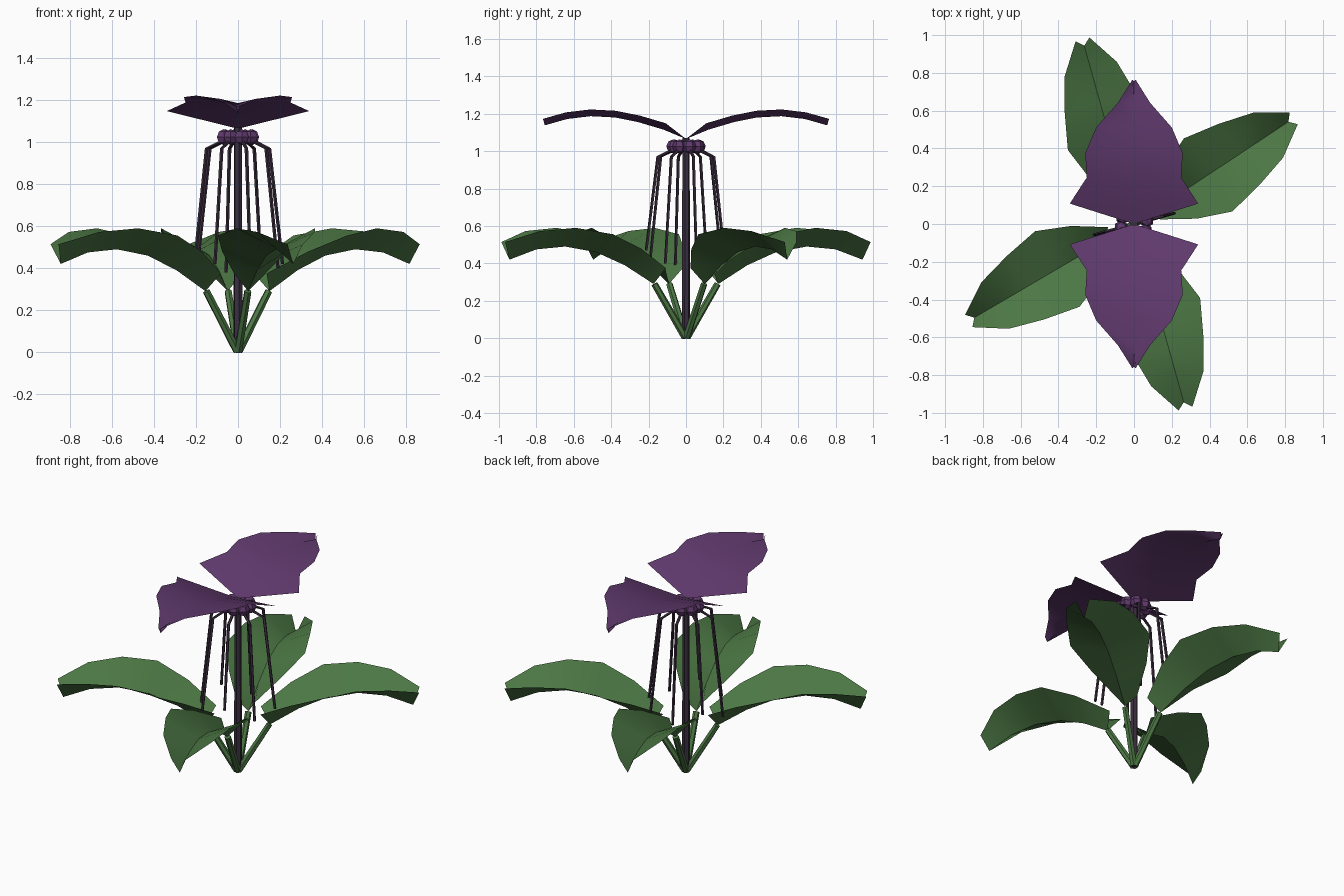
import bpy, bmesh, math
from mathutils import Vector, Matrix

if "Cube" in bpy.data.objects:
    bpy.data.objects.remove(bpy.data.objects["Cube"])


def mat(name, rgb):
    m = bpy.data.materials.new(name)
    m.diffuse_color = (*rgb, 1)
    m.use_nodes = True
    m.node_tree.nodes["Principled BSDF"].inputs["Base Color"].default_value = m.diffuse_color
    return m


GREEN = mat("leaf green", (0.072, 0.185, 0.058))
PURPLE = mat("bract purple", (0.118, 0.042, 0.155))
DARK = mat("dark stalk purple", (0.045, 0.027, 0.050))


def finish(bm, name, material, smooth=True):
    me = bpy.data.meshes.new(name)
    bm.to_mesh(me)
    bm.free()
    ob = bpy.data.objects.new(name, me)
    bpy.context.collection.objects.link(ob)
    me.materials.append(material)
    if smooth:
        bpy.ops.object.select_all(action='DESELECT')
        ob.select_set(True)
        bpy.context.view_layer.objects.active = ob
        bpy.ops.object.shade_smooth_by_angle(angle=math.radians(30))
    return ob


def blade(name, stations, depth, angle, material):
    """Folded blade along +x: (distance, height of crease, half width), edges lifted along the normal."""
    bm = bmesh.new()
    rows = []
    for i, (s, z, w) in enumerate(stations):
        a, b = stations[max(i - 1, 0)], stations[min(i + 1, len(stations) - 1)]
        t = Vector((b[0] - a[0], b[1] - a[1])).normalized()
        mid = bm.verts.new((s, 0, z))
        if w == 0:
            rows.append((mid, mid, mid))
            continue
        es, ez = s - t.y * depth, z + t.x * depth
        rows.append((bm.verts.new((es, -w, ez)), mid, bm.verts.new((es, w, ez))))
    for r, q in zip(rows, rows[1:]):
        for k in (0, 1):
            loop = list(dict.fromkeys((r[k], q[k], q[k + 1], r[k + 1])))
            bm.faces.new(loop)
    bm.transform(Matrix.Rotation(math.radians(angle), 4, 'Z'))
    return finish(bm, name, material)


def tube(name, points, radii, sides, material):
    """Tube with a ring of vertices at every path point."""
    bm = bmesh.new()
    pts = [Vector(p) for p in points]
    rings = []
    for i, p in enumerate(pts):
        t = (pts[min(i + 1, len(pts) - 1)] - pts[max(i - 1, 0)]).normalized()
        u = t.cross(Vector((0.31, 0.95, 0.05))).normalized()
        v = t.cross(u)
        rings.append([bm.verts.new(p + radii[i] * (math.cos(a) * u + math.sin(a) * v))
                      for a in (2 * math.pi * k / sides for k in range(sides))])
    for r, q in zip(rings, rings[1:]):
        for k in range(sides):
            n = (k + 1) % sides
            bm.faces.new((r[k], r[n], q[n], q[k]))
    bm.faces.new(rings[0][::-1])
    bm.faces.new(rings[-1])
    return finish(bm, name, material)


# Four leaves on petioles
leaf = [(0.18, 0.29, 0.055), (0.34, 0.39, 0.16), (0.50, 0.46, 0.232),
        (0.67, 0.49, 0.195), (0.83, 0.475, 0.143), (0.98, 0.42, 0.038)]
for i, ang in enumerate((33.5, 105.6, 210.4, 285.6)):
    blade(f"leaf_{i + 1}", leaf, 0.1, ang, GREEN)
    c, s = math.cos(math.radians(ang)), math.sin(math.radians(ang))
    tube(f"petiole_{i + 1}", [(0.005 * c, 0.005 * s, 0.005), (0.175 * c, 0.175 * s, 0.29)],
         (0.02, 0.018), 6, GREEN)

# Flower stalk
tube("flower_stalk", [(0, 0, 0), (0, 0, 0.5), (0, 0, 1.07)], (0.022, 0.021, 0.02), 6, DARK)

# Two large bracts
bract = [(0.0, 1.065, 0), (0.12, 1.115, 0.34), (0.255, 1.155, 0.25), (0.38, 1.18, 0.258),
         (0.51, 1.187, 0.2), (0.635, 1.172, 0.085), (0.755, 1.138, 0.008)]
for name, ang in (("back_bract", 90), ("front_bract", -90)):
    blade(name, bract, 0.036, ang, PURPLE)

# Ring of small florets
for i in range(8):
    a = 2 * math.pi * (i + 0.33) / 8
    bm = bmesh.new()
    bmesh.ops.create_uvsphere(bm, u_segments=6, v_segments=4, radius=0.038)
    bm.transform(Matrix.Translation((0.07 * math.cos(a), 0.07 * math.sin(a), 1.025)))
    finish(bm, f"floret_{i + 1}", PURPLE, smooth=False)

# Hanging filaments
for i, drop in enumerate((0.42, 0.40, 0.38, 0.44, 0.37, 0.42, 0.47, 0.40)):
    a = math.radians(15 + 45 * i)
    path = [(r * math.cos(a), r * math.sin(a), z)
            for r, z in ((0.07, 1.01), (0.155, 0.97), (0.22, drop))]
    tube(f"filament_{i + 1}", path, (0.009, 0.009, 0.008), 5, DARK)
